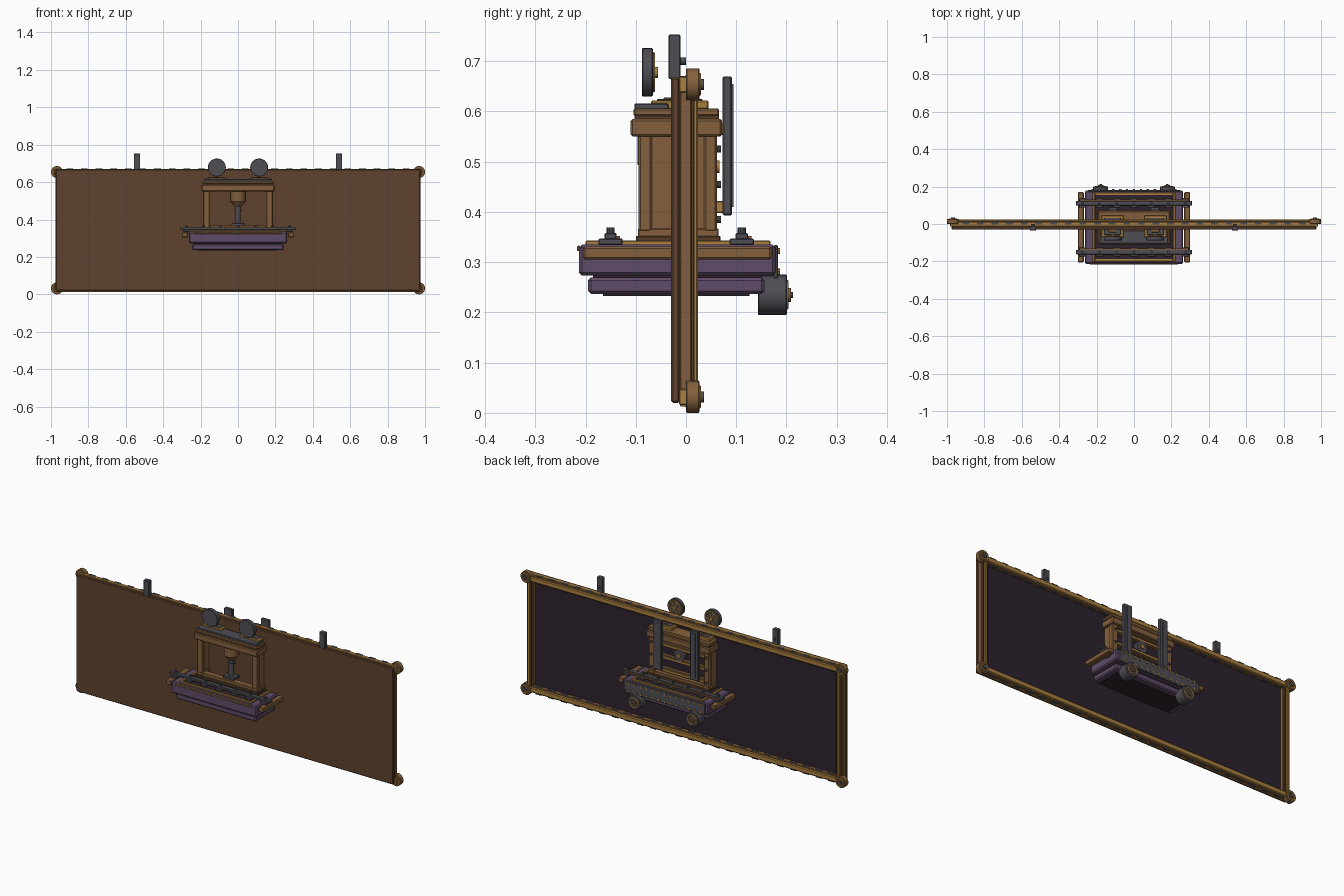
import bpy, math
from mathutils import Vector

old = bpy.data.objects.get("Cube")
if old:
    bpy.data.objects.remove(old)


def material(name, code):
    m = bpy.data.materials.new(name)
    m.use_nodes = True
    rgb = [int(code[i:i + 2], 16) / 255 for i in (0, 2, 4)]
    col = [((c + 0.055) / 1.055) ** 2.4 if c > 0.04 else c / 12.92 for c in rgb] + [1]
    m.diffuse_color = col
    m.node_tree.nodes["Principled BSDF"].inputs["Base Color"].default_value = col
    return m


LEATHER = material("dark brown", "5F422D")
LINING = material("plum black", "2E222E")
WOOD = material("wood brown", "84603C")
BRASS = material("brass", "AA803F")
PURPLE = material("muted purple", "604C68")
STEEL = material("dark steel", "4F4D54")
SHADE = material("deep brown", "573C26")


def finish(ob, name, mat, bevel):
    ob.name = name
    ob.data.materials.append(mat)
    if bevel:
        b = ob.modifiers.new("Bevel", "BEVEL")
        b.width = bevel
        b.segments = 1
    return ob


def box(name, mat, x, y, z, bevel=0.002):
    """Box from (min, max) spans."""
    spans = (x, y, z)
    bpy.ops.mesh.primitive_cube_add(size=1, location=[(a + b) / 2 for a, b in spans])
    ob = bpy.context.object
    for v in ob.data.vertices:
        v.co = Vector([v.co[i] * (spans[i][1] - spans[i][0]) for i in range(3)])
    return finish(ob, name, mat, bevel)


def mirrored_box(name, mat, x, y, z, bevel=0.002):
    box("left_" + name, mat, x, y, z, bevel)
    box("right_" + name, mat, (-x[1], -x[0]), y, z, bevel)


def disc(name, mat, centre, r, depth, axis="Y", sides=32, r2=None, bevel=0):
    rot = {"X": (0, math.pi / 2, 0), "Y": (-math.pi / 2, 0, 0), "Z": (0, 0, 0)}[axis]
    bpy.ops.mesh.primitive_cone_add(vertices=sides, radius1=r, radius2=r if r2 is None else r2,
                                    depth=depth, location=centre, rotation=rot)
    ob = finish(bpy.context.object, name, mat, bevel)
    bpy.ops.object.shade_smooth_by_angle(angle=math.radians(35))
    return ob


def ring(name, mat, x, y, z, r, thick):
    bpy.ops.mesh.primitive_torus_add(location=(x, y, z), rotation=(math.pi / 2, 0, 0),
                                     major_radius=r, minor_radius=thick,
                                     major_segments=28, minor_segments=6)
    return finish(bpy.context.object, name, mat, 0)


def border(name, mat, hx, y, z, t):
    """Four flat bars around a rectangle lying in xy."""
    mirrored_box(name + "_side", mat, (hx - t, hx), y, z)
    box(name + "_front", mat, (-hx + t, hx - t), (y[0], y[0] + t), z)
    box(name + "_back", mat, (-hx + t, hx - t), (y[1] - t, y[1]), z)


# Wide board: covered front, dark lining on the back
box("board_front", LEATHER, (-.975, .975), (-.03, -.012), (.02, .668), .004)
box("board_lining", LINING, (-.96, .96), (-.012, -.006), (.03, .66), 0)

# Back frame: rails, stiles and beads
for name, z, bead in (("top", (.63, .668), .649), ("bottom", (.016, .054), .035)):
    box(name + "_rail", WOOD, (-.965, .965), (-.012, .014), z)
    box(name + "_rail_bead", BRASS, (-.95, .95), (.012, .023), (bead - .014, bead + .014), .004)
    box(name + "_rail_cap", BRASS, (-.965, .965), (-.012, .006),
        (z[1] - .004, z[1] + .003) if name == "top" else (z[0] - .003, z[0] + .004), .001)
    for i in range(24):
        x = -.9 + i * 1.8 / 23
        for edge in z:
            box(name + "_rail_clip", STEEL, (x - .018, x + .018), (-.002, .012),
                (edge - .004, edge + .004), 0)
mirrored_box("stile", WOOD, (.93, .973), (-.012, .011), (.045, .64))
mirrored_box("stile_groove", SHADE, (.938, .966), (.01, .016), (.05, .635), 0)
mirrored_box("stile_bead", BRASS, (.944, .960), (.014, .024), (.05, .635), .003)

# Corner rollers and their pins
for s in (-1, 1):
    for z in (.032, .654):
        disc("corner_roller", WOOD, (s * .968, .0135, z), .032, .027, bevel=.002)
        box("corner_block", BRASS, (s * .965 - .018, s * .965 + .018), (-.014, .004),
            (z - .016, z + .016))
        ring("corner_ring", BRASS, s * .968, .027, z, .02, .003)
        disc("corner_pin", STEEL, (s * .968, .03, z), .011, .012, sides=12)

# Upright pegs on the top edge
for s in (-1, 1):
    x = s * .54
    box("top_peg", STEEL, (x - .017, x + .017), (-.035, -.011), (.665, .753))
    disc("top_peg_pin", STEEL, (x, -.006, .70), .007, .012, sides=12)

# Purple tray passing through the board
box("tray_lower", PURPLE, (-.245, .245), (-.195, .156), (.237, .27), .006)
box("tray_bottom_inset", LINING, (-.215, .215), (-.165, .126), (.233, .239), 0)
box("tray_waist", LINING, (-.235, .235), (-.185, .15), (.266, .28), 0)
box("tray_upper", PURPLE, (-.262, .262), (-.213, .178), (.273, .335), .006)
border("tray_trim", BRASS, .222, (-.2, .168), (.333, .343), .014)
box("tray_floor", LINING, (-.208, .208), (-.186, .154), (.333, .337), 0)
box("tray_front_strip", WOOD, (-.235, .235), (-.217, -.21), (.322, .333))
mirrored_box("tray_handle", WOOD, (.268, .30), (-.205, .17), (.305, .331), .004)
for y in (-.15, .12):
    mirrored_box("handle_bracket", STEEL, (.255, .272), (y - .018, y + .018), (.308, .328))

# Clamp bars running across the tray
for y in (-.15, .111):
    box("clamp_bar", STEEL, (-.31, .31), (y - .012, y + .012), (.345, .358))
    for i in range(7):
        x = -.276 + i * .092
        box("clamp_foot", STEEL, (x - .018, x + .018), (y - .024, y + .024), (.334, .347))
        disc("clamp_bolt", STEEL, (x, y, .361), .008, .016, "Z", 10)
    box("clamp_rail", WOOD, (-.29, .29), (y + .012, y + .019), (.345, .352), 0)

# Back apron with rivets and wheels
box("back_apron", STEEL, (-.245, .245), (.174, .183), (.268, .334))
for i in range(13):
    for z in (.281, .322):
        disc("apron_rivet", BRASS, (-.222 + i * .037, .184, z), .006, .007, sides=8)
for s in (-1, 1):
    x = s * .178
    disc("wheel", STEEL, (x, .172, .235), .04, .058, bevel=.002)
    ring("wheel_ring", BRASS, x, .201, .235, .026, .004)
    disc("wheel_hub", WOOD, (x, .203, .235), .014, .012, sides=16)
    disc("wheel_pin", STEEL, (x, .208, .235), .006, .01, sides=10)
    box("wheel_hanger", STEEL, (x - .014, x + .014), (.145, .17), (.235, .30))

# Tower: footing, side walls, corner posts and stepped cap
border("tower_footing", SHADE, .19, (-.1, .069), (.337, .352), .04)
border("tower_skirt", WOOD, .186, (-.096, .065), (.35, .367), .034)
mirrored_box("tower_wall", WOOD, (.158, .182), (-.09, .058), (.36, .56))
for y in ((-.095, -.068), (.036, .062)):
    mirrored_box("tower_post", WOOD, (.152, .187), y, (.36, .56), .004)
box("tower_cap", WOOD, (-.195, .195), (-.11, .072), (.55, .585), .004)
box("tower_cap_shadow", SHADE, (-.188, .188), (-.103, .066), (.583, .594), 0)
box("tower_cap_top", WOOD, (-.191, .191), (-.105, .066), (.591, .606), .003)
box("roof_plate", STEEL, (-.182, .182), (-.103, -.035), (.604, .616))
for s in (-1, 1):
    x = s * .115
    box("roof_frame", BRASS, (x - .06, x + .06), (-.07, .045), (.604, .622), .003)
    box("roof_frame_inset", STEEL, (x - .045, x + .045), (-.058, .033), (.618, .625))
    box("roof_frame_bridge", WOOD, (x - .02, x + .02), (-.045, .02), (.622, .628))

# Hanging press inside the tower opening
disc("press_head", WOOD, (0, -.058, .523), .039, .054, "Z", 16)
disc("press_cone", WOOD, (0, -.058, .483), .018, .026, "Z", 16, r2=.039)
disc("press_rod", STEEL, (0, -.058, .425), .014, .1, "Z", 16)
disc("press_collar", STEEL, (0, -.058, .45), .02, .01, "Z", 16)
box("press_foot", STEEL, (-.034, .034), (-.085, -.035), (.367, .382))

# Cross bars and bolts on the tower back
for z in (.385, .455, .525):
    box("tower_cross_bar", WOOD, (-.16, .16), (.036, .056), (z - .012, z + .012))
    box("cross_bar_trim", BRASS, (-.155, .155), (.055, .06), (z - .005, z + .005), 0)
    for s in (-1, 1):
        disc("tower_bolt", STEEL, (s * .168, .064, z), .007, .012, sides=10)
disc("back_gear", STEEL, (0, .05, .49), .032, .022, sides=20)
disc("back_gear_hub", BRASS, (0, .062, .49), .012, .01, sides=12)

# Upright straps behind the tower
for s in (-1, 1):
    x = s * .113
    box("strap", STEEL, (x - .025, x + .025), (.073, .092), (.393, .67), .003)
    mirror = (x - .009, x + .009)
    for z in (.41, .565):
        box("strap_mount", BRASS, mirror, (.055, .075), (z - .012, z + .012))
    box("strap_ridge", STEEL, mirror, (.091, .095), (.41, .655), 0)

# Round dials above the roof, with spoked backs
for s in (-1, 1):
    x = s * .113
    disc("dial", STEEL, (x, -.077, .678), .048, .022, bevel=.002)
    ring("dial_rim", BRASS, x, -.065, .678, .036, .004)
    disc("dial_hub", BRASS, (x, -.062, .678), .011, .012, sides=12)
    for k in range(3):
        bar = box("dial_spoke", BRASS, (x - .034, x + .034), (-.067, -.062), (.675, .681), 0)
        bar.rotation_euler.y = k * math.pi / 3
